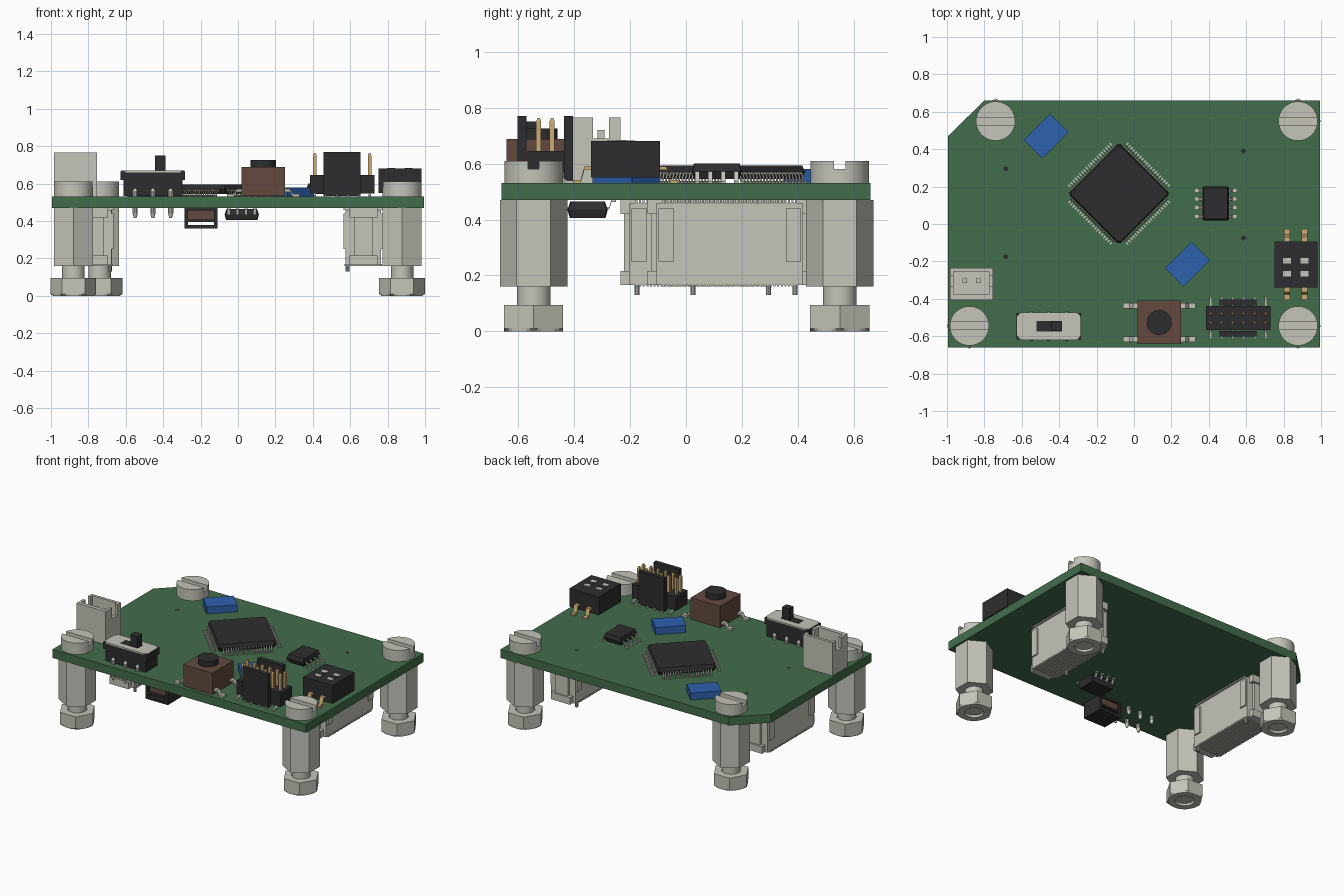
import bpy, bmesh, math
from mathutils import Matrix, Vector

if "Cube" in bpy.data.objects:
    bpy.data.objects.remove(bpy.data.objects["Cube"])


def material(name, srgb):
    lin = [((c + 0.055) / 1.055) ** 2.4 if c > 0.04 else c / 12.92 for c in srgb] + [1]
    m = bpy.data.materials.new(name)
    m.diffuse_color = lin
    m.use_nodes = True
    m.node_tree.nodes["Principled BSDF"].inputs["Base Color"].default_value = lin
    return m


GREEN = material("board green", (0.26, 0.43, 0.30))
GREY = material("warm light grey", (0.77, 0.77, 0.73))
BLACK = material("black plastic", (0.18, 0.18, 0.185))
BROWN = material("brown plastic", (0.39, 0.29, 0.25))
BLUE = material("blue plastic", (0.18, 0.38, 0.68))
GOLD = material("gold metal", (0.80, 0.67, 0.46))


class Part:
    """Collects closed solids into one single-colour object."""
    def __init__(self, name, mat, matrix=None):
        self.name, self.mat, self.m = name, mat, matrix or Matrix()
        self.bm = bmesh.new()

    def loft(self, rings, closed=False, m=None):
        m = self.m @ (m or Matrix())
        vs = [[self.bm.verts.new(m @ Vector(p)) for p in r] for r in rings]
        n = len(rings[0])
        pairs = list(zip(vs, vs[1:])) + ([(vs[-1], vs[0])] if closed else [])
        for a, b in pairs:
            for i in range(n):
                j = (i + 1) % n
                self.bm.faces.new((a[i], a[j], b[j], b[i]))
        if not closed:
            self.bm.faces.new(vs[0])
            self.bm.faces.new(vs[-1])
        return self

    def prism(self, pts, z0, z1, m=None):
        return self.loft([[(x, y, z) for x, y in pts] for z in (z0, z1)], m=m)

    def box(self, x0, x1, y0, y1, z0, z1, m=None):
        return self.prism([(x0, y0), (x1, y0), (x1, y1), (x0, y1)], z0, z1, m)

    def cyl(self, x, y, r, z0, z1, n=32, turn=0.0, r1=None):
        rings = []
        for z, rad in ((z0, r), (z1, r if r1 is None else r1)):
            rings.append([(x + rad * math.cos(turn + math.tau * i / n),
                           y + rad * math.sin(turn + math.tau * i / n), z) for i in range(n)])
        return self.loft(rings)

    def gull(self, m, length, top, w, t=0.01):
        """Bent surface-mount leg running along local +x."""
        line = [(0, top), (0.4 * length, top), (0.6 * length, t), (length, t)]
        prof = line + [(x, z - t) for x, z in reversed(line)]
        return self.loft([[(x, y, z) for x, z in prof] for y in (-w / 2, w / 2)], m=m)

    def done(self, smooth=False):
        bmesh.ops.recalc_face_normals(self.bm, faces=self.bm.faces)
        me = bpy.data.meshes.new(self.name)
        self.bm.to_mesh(me)
        self.bm.free()
        me.materials.append(self.mat)
        ob = bpy.data.objects.new(self.name, me)
        bpy.context.collection.objects.link(ob)
        if smooth:
            bpy.ops.object.select_all(action='DESELECT')
            ob.select_set(True)
            bpy.context.view_layer.objects.active = ob
            bpy.ops.object.shade_smooth_by_angle(angle=math.radians(30))
        return ob


def place(x, y, z=0.0, deg=0.0):
    return Matrix.Translation((x, y, z)) @ Matrix.Rotation(math.radians(deg), 4, 'Z')


# Circuit board with one cut corner, and small peg holes
T, B = 0.53, 0.47
Part("board", GREEN).prism([(-.995, -.66), (.995, -.66), (.995, .66), (-.8, .66), (-.995, .47)], B, T).done()
holes = Part("peg_holes", BLACK)
for x, y in ((-.685, .295), (-.685, -.175), (.585, .39), (.585, -.075)):
    holes.cyl(x, y, .013, T - .002, T + .001, 12)
holes.done()

# Legs: slotted screw, hex standoff, bolt neck, nut
for i, (x, y) in enumerate(((-.74, .55), (.877, .55), (-.88, -.545), (.877, -.545))):
    head = Part(f"screw_head_{i}", GREY).cyl(x, y, .105, T, .58, 48)
    a0 = math.asin(.02 / .105)
    for side in (0, math.pi):
        arc = [side + a0 + (math.pi - 2 * a0) * k / 20 for k in range(21)]
        head.prism([(x + .105 * math.cos(a), y + .105 * math.sin(a)) for a in arc], .58, .61)
    head.done(True)
    Part(f"standoff_{i}", GREY).cyl(x, y, .121, .16, B, 6, math.pi / 2).done()
    Part(f"bolt_{i}", GREY).cyl(x, y, .06, .015, .165).done(True)
    nut = Part(f"nut_{i}", GREY)
    angs = [math.tau * k / 48 for k in range(48)]
    hexr = [.122 * math.cos(math.pi / 6) / math.cos(a % (math.pi / 3) - math.pi / 6) for a in angs]

    def ring(radii, z):
        return [(x + r * math.cos(a), y + r * math.sin(a), z) for r, a in zip(radii, angs)]
    cham = [min(r, .108) for r in hexr]
    nut.loft([ring([.062] * 48, 0), ring(cham, 0), ring(hexr, .01),
              ring(hexr, .095), ring([.062] * 48, .095)], closed=True).done()


# Integrated circuits: chamfered body and rows of bent legs
def chip(name, m, hx, hy, z0, z1, trim, sides, count, pitch, leg, w):
    def oct_ring(ins, z):
        a, b = hx - ins, hy - ins
        return [(-a + trim, -b, z), (a - trim, -b, z), (a, -b + trim, z), (a, b - trim, z),
                (a - trim, b, z), (-a + trim, b, z), (-a, b - trim, z), (-a, -b + trim, z)]
    mid = (z0 + z1) / 2
    Part(name + "_body", BLACK, m).loft([oct_ring(.01, z0), oct_ring(0, mid), oct_ring(.008, z1)]).done()
    legs = Part(name + "_legs", GREY, m)
    for s in sides:
        for k in range(count):
            legs.gull(Matrix.Rotation(math.radians(s), 4, 'Z') @
                      Matrix.Translation((hx - .012, (k - (count - 1) / 2) * pitch, 0)), leg, mid, w, .008)
    legs.done()


chip("main_chip", place(-.08, .162, T, 45), .193, .193, .015, .064, .012, (0, 90, 180, 270), 20, .0165, .046, .008)
chip("small_chip", place(.437, .11, T), .07, .09, .015, .07, .004, (0, 180), 4, .046, .052, .016)
chip("lower_chip", place(.02, -.352, B, 90) @ Matrix.Scale(-1, 4, (0, 0, 1)),
     .072, .092, .006, .064, .004, (0, 180), 4, .046, .042, .018)

# Blue capacitors
for i, (x, y) in enumerate(((-.47, .47), (.285, -.215))):
    Part(f"capacitor_{i}", BLUE, place(x, y, T, 45)).box(-.1, .1, -.07, .07, 0, .05).done()

# Two-way toggle block
Part("toggle_block", BLACK).box(.75, .98, -.34, -.093, .55, .68).done()
tog, mark, legs = Part("toggles", GREY), Part("toggle_marks", BLACK), Part("toggle_legs", GOLD)
for x in (.818, .912):
    tog.box(x - .021, x + .021, -.282, -.182, .678, .683)
    mark.box(x - .021, x + .021, -.252, -.212, .68, .684)
    for y, a in ((-.335, -90), (-.098, 90)):
        legs.gull(place(x, y, T, a), .07, .06, .032, .012)
for p in (tog, mark, legs):
    p.done()

# Push button
Part("button_housing", BROWN).box(.02, .25, -.642, -.41, T + .005, .688).done()
Part("button_cap", BLACK).cyl(.135, -.527, .067, .68, .725).done(True)
legs = Part("button_legs", GREY)
for y in (-.437, -.617):
    legs.gull(place(.24, y, T, 0), .09, .04, .03, .014)
    legs.gull(place(.03, y, T, 180), .09, .04, .03, .014)
legs.done()

# Pin header with two guard walls
Part("header_base", BLACK).box(.385, .73, -.567, -.438, .548, .645).done()
walls = Part("header_walls", BLACK)
for y in (-.602, -.436):
    walls.box(.456, .656, y, y + .031, T + .005, .77)
walls.done()
pins, legs = Part("header_pins", GOLD), Part("header_legs", GREY)
for k in range(6):
    x = .411 + k * .0585
    for y, a in ((-.527, -90), (-.479, 90)):
        pins.box(x - .009, x + .009, y - .009, y + .009, .6, .75)
        pins.cyl(x, y, .0127, .75, .763, 4, math.pi / 4, .006)
        legs.gull(place(x, y, T, a), .088, .022, .014, .01)
pins.done()
legs.done()

# Slide switch
Part("switch_body", BLACK).box(-.613, -.297, -.61, -.48, T + .005, .62) \
    .box(-.627, -.283, -.617, -.475, .62, .664).done()
plate = [(sx * px - .455, sy * py - .546) for sx, sy, seq in
         ((1, 1, 1), (-1, 1, -1), (-1, -1, 1), (1, -1, -1))
         for px, py in ((.17, .05), (.15, .073))[::seq]]
Part("switch_plate", GREY).prism(plate, .66, .669).done()
Part("switch_slot", BLACK).box(-.52, -.385, -.575, -.518, .665, .671).done()
Part("switch_knob", BLACK).box(-.445, -.388, -.572, -.521, .66, .75).done()
pins = Part("switch_pins", GREY)
for x in (-.55, -.455, -.36):
    for y in (-.612, -.48):
        pins.cyl(x, y, .007, .415, .44, 10, 0, .014)
        pins.cyl(x, y, .014, .44, .56, 10)
        pins.cyl(x, y, .014, .56, .575, 10, 0, .005)
pins.done()

# Shrouded power socket
sock = Part("power_socket", GREY).box(-.985, -.755, -.405, -.235, T, .6)
sock.box(-.985, -.755, -.405, -.378, .6, .765).box(-.985, -.755, -.255, -.235, .6, .765)
for x in (-.985, -.775):
    sock.box(x, x + .02, -.378, -.255, .6, .69)
    sock.box(x, x + .02, -.378, -.332, .69, .765).box(x, x + .02, -.275, -.255, .69, .765)
sock.done()
pins = Part("socket_pins", GREY)
for x in (-.905, -.832):
    pins.box(x - .012, x + .012, -.316, -.292, .6, .72)
pins.done()

# Open-fronted part under the board
frame = Part("lower_frame", BLACK)
for x in (-.285, -.128):
    frame.box(x, x + .018, -.63, -.47, .36, B)
frame.box(-.267, -.128, -.63, -.47, .36, .378).box(-.267, -.128, -.63, -.47, .395, .408)
frame.box(-.267, -.128, -.63, -.47, .455, B).done()
Part("lower_frame_core", BROWN).box(-.267, -.128, -.61, -.48, .408, .455).done()


# Board-to-board connectors, one turned half a turn
def connector(name, m, pegs):
    c = Part(name + "_shell", GREY, m)
    c.box(.01, .2, -.262, .262, .215, B - .01)
    for u in (.01, .18):
        c.box(u, u + .02, -.262, .262, .165, .215)
    c.box(.085, .125, -.25, .25, .17, .215)
    for s in (-1, 1):
        ys = sorted((s * .24, s * .295))
        c.box(.03, .18, *ys, .165, .215).box(.03, .18, *ys, .42, B)
        c.box(.055, .155, *sorted((s * .262, s * .282)), .215, .42)
        c.box(0, .21, *sorted((s * .2, s * .255)), .25, .44)
    for y in pegs:
        c.cyl(.02, y, .01, .13, .17, 10)
    c.done()
    k = Part(name + "_contacts", GREY, m)
    for i in range(38):
        y = (i - 18.5) * .0128
        for u0, u1 in ((.03, .085), (.125, .18)):
            k.box(u0, u1, y - .0035, y + .0035, .178, .216)
        k.box(-.002, .212, y - .0035, y + .0035, .459, B)
        k.box(.005, .205, y - .0035, y + .0035, .16, .17)
    k.done()


connector("left_connector", place(.565, .157), (-.132, .233))
connector("right_connector", place(-.665, .06, 0, 180), (-.235, .235))
